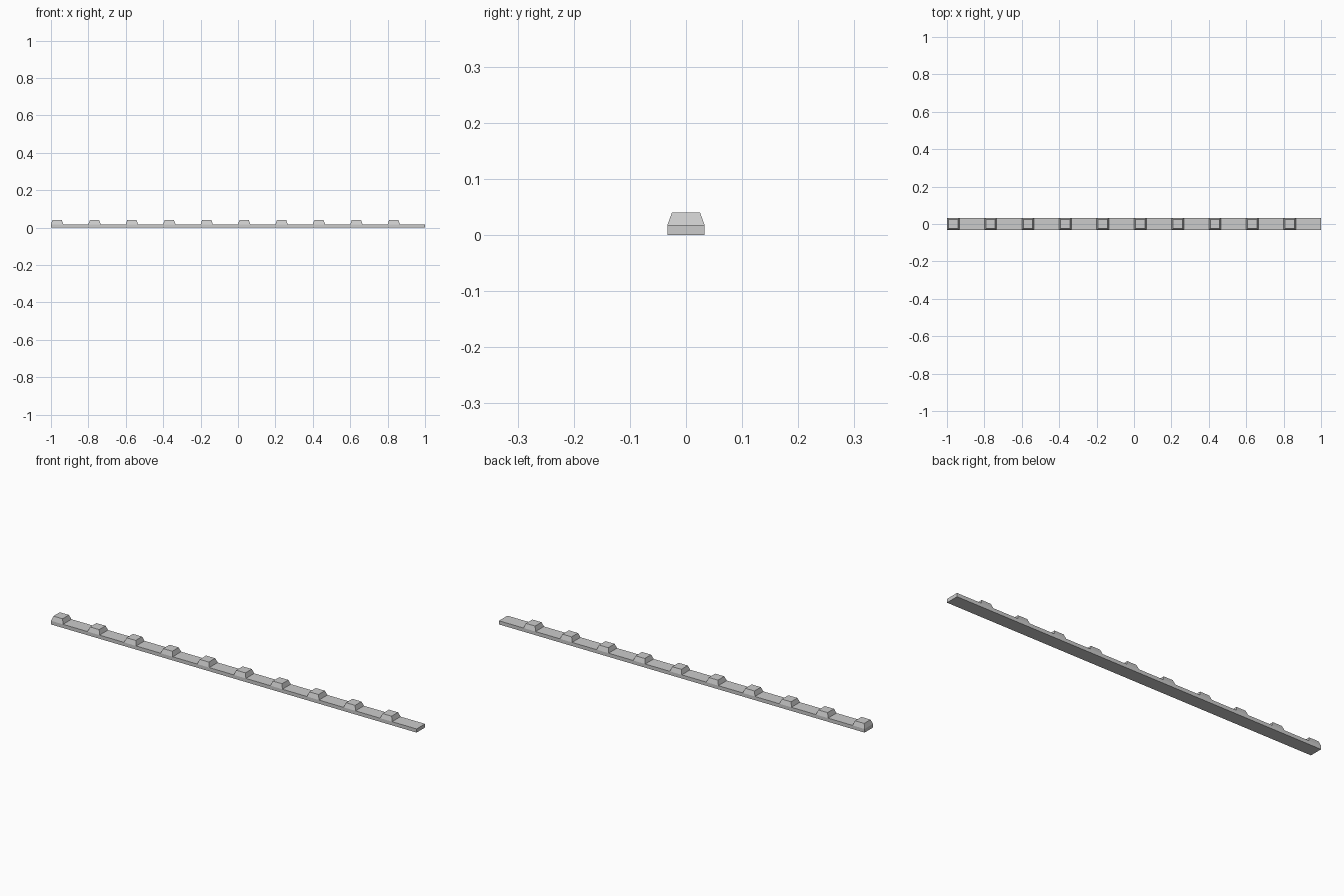
import bpy, bmesh

if "Cube" in bpy.data.objects:
    bpy.data.objects.remove(bpy.data.objects["Cube"])

LENGTH, WIDTH = 2.0, 0.066
BASE_TOP, TOOTH_TOP = 0.018, 0.04
COUNT, INSET = 10, 0.008
PITCH = LENGTH / COUNT


def tapered_block(name, size, z0, z1, inset=0.0, location=(0, 0, 0)):
    """Box whose top face is inset on all four sides."""
    mesh = bpy.data.meshes.new(name)
    bm = bmesh.new()
    bmesh.ops.create_cube(bm, size=1.0)
    for v in bm.verts:
        top = v.co.z > 0
        shrink = 2 * inset if top else 0.0
        v.co.x *= size[0] - shrink
        v.co.y *= size[1] - shrink
        v.co.z = z1 if top else z0
    bm.to_mesh(mesh)
    bm.free()
    obj = bpy.data.objects.new(name, mesh)
    obj.location = location
    bpy.context.collection.objects.link(obj)
    return obj


# Long flat strip
tapered_block("base_strip", (LENGTH, WIDTH), 0.0, BASE_TOP)

# Row of tapered studs, the first flush with the left end
studs = tapered_block("studs", (WIDTH, WIDTH), BASE_TOP, TOOTH_TOP, INSET,
                      (-LENGTH / 2 + WIDTH / 2, 0, 0))
row = studs.modifiers.new("row", 'ARRAY')
row.count = COUNT
row.use_relative_offset = False
row.use_constant_offset = True
row.constant_offset_displace = (PITCH, 0, 0)
